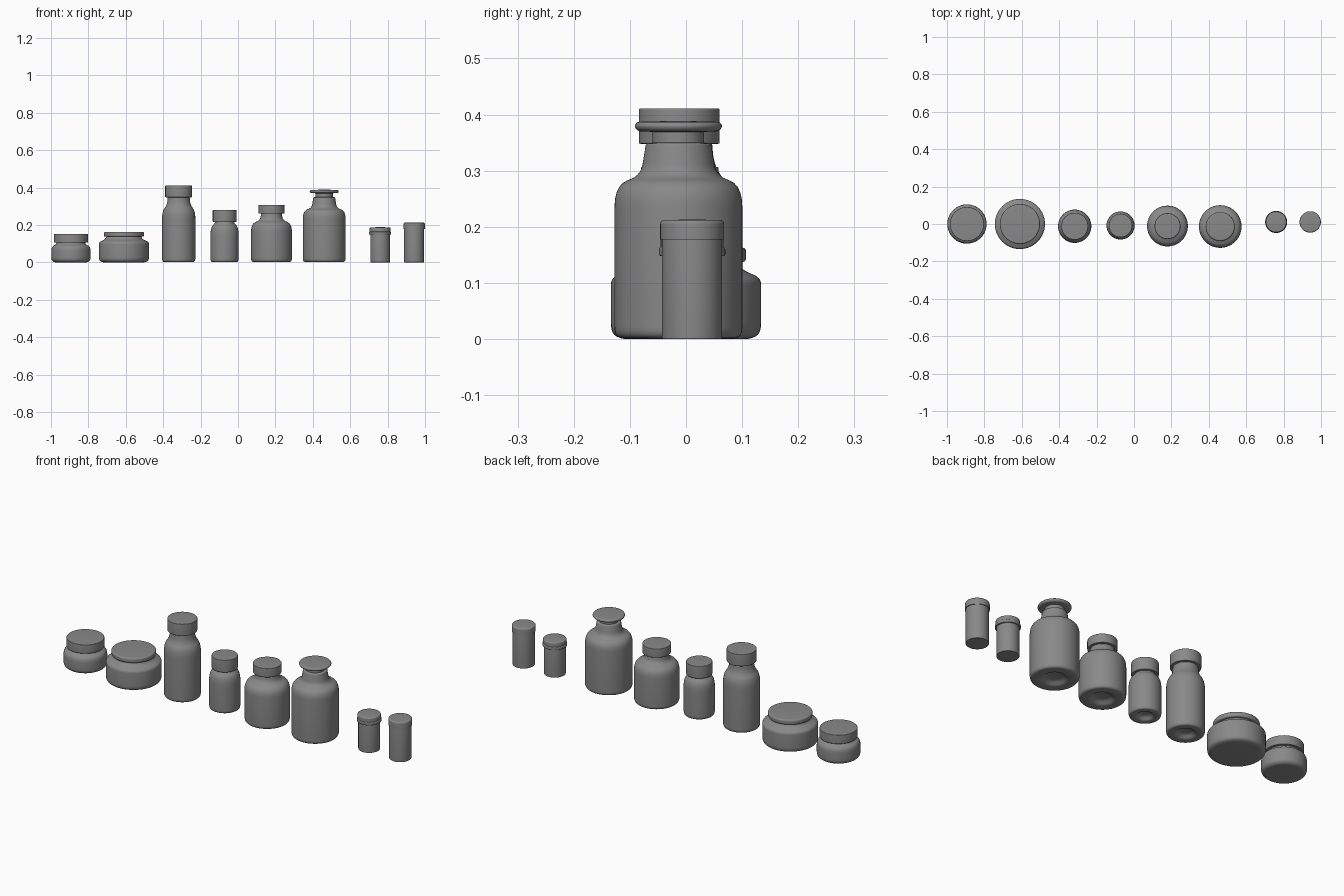
import bpy
import bmesh
import math
from mathutils import Vector

cube = bpy.data.objects.get("Cube")
if cube:
    bpy.data.objects.remove(cube, do_unlink=True)

SEGMENTS = 56

grey = bpy.data.materials.new("plain_grey")
grey.use_nodes = True
grey.diffuse_color = (0.25, 0.25, 0.25, 1)
grey.node_tree.nodes["Principled BSDF"].inputs["Base Color"].default_value = grey.diffuse_color


def rounded(points, steps=5):
    """Replace each corner (radius, height, fillet) with a small curve."""
    pts = [Vector(p[:2]) for p in points]
    out = []
    for i, p in enumerate(points):
        fillet = p[2] if len(p) > 2 else 0
        if not fillet:
            out.append(pts[i])
            continue
        here = pts[i]
        to_prev, to_next = pts[i - 1] - here, pts[i + 1] - here
        start = here + to_prev.normalized() * min(fillet, to_prev.length * 0.49)
        end = here + to_next.normalized() * min(fillet, to_next.length * 0.49)
        for s in range(steps + 1):
            t = s / steps
            out.append(start * (1 - t) ** 2 + here * 2 * t * (1 - t) + end * t ** 2)
    return out


def lathe(name, centre, points):
    """Spin a profile that starts and ends on the axis."""
    bm = bmesh.new()
    rings = []
    for r, z in rounded(points):
        if r < 1e-5:
            rings.append([bm.verts.new((0, 0, z))])
        else:
            angles = [math.tau * k / SEGMENTS for k in range(SEGMENTS)]
            rings.append([bm.verts.new((r * math.cos(a), r * math.sin(a), z)) for a in angles])
    for low, high in zip(rings, rings[1:]):
        for k in range(SEGMENTS):
            n = (k + 1) % SEGMENTS
            if len(low) == 1:
                bm.faces.new((low[0], high[n], high[k]))
            elif len(high) == 1:
                bm.faces.new((low[k], low[n], high[0]))
            else:
                bm.faces.new((low[k], low[n], high[n], high[k]))
    bmesh.ops.recalc_face_normals(bm, faces=bm.faces)
    mesh = bpy.data.meshes.new(name)
    bm.to_mesh(mesh)
    bm.free()
    for poly in mesh.polygons:
        poly.use_smooth = True
    mesh.set_sharp_from_angle(angle=math.radians(35))
    mesh.materials.append(grey)
    obj = bpy.data.objects.new(name, mesh)
    obj.location = (*centre, 0)
    bpy.context.collection.objects.link(obj)


def cap(name, centre, radius, bottom, top, fillet):
    lathe(name, centre, [(0, bottom), (radius, bottom, fillet),
                         (radius, top, fillet), (0, top)])


def bottle(name, centre, radius, shoulder, neck):
    """Bottle body with a domed hollow under the base."""
    hollow = [(0, 0.022), (radius * 0.35, 0.018, 0.01), (radius * 0.55, 0.002, 0.008)]
    base = [(radius * 0.8, 0, 0.01), (radius, 0.004, 0.018)]
    lathe(name, centre, hollow + base + [(radius, shoulder, 0.04)] + neck)


# Squat jars with wide lids
spot = (-0.893, 0)
lathe("small_jar_body", spot, [(0, 0), (0.09, 0, 0.008), (0.105, 0.012, 0.015),
                               (0.105, 0.084, 0.025), (0.078, 0.097, 0.008),
                               (0.078, 0.11), (0, 0.11)])
cap("small_jar_lid", spot, 0.091, 0.105, 0.152, 0.003)

spot = (-0.61, 0)
lathe("wide_jar_body", spot, [(0, 0), (0.115, 0, 0.01), (0.134, 0.01, 0.02),
                              (0.134, 0.108, 0.012), (0.1, 0.124, 0.008),
                              (0.09, 0.145), (0, 0.145)])
cap("wide_jar_lid", spot, 0.107, 0.137, 0.163, 0.008)

# Tall bottle
spot = (-0.317, -0.012)
bottle("tall_bottle_body", spot, 0.089, 0.272,
       [(0.062, 0.308, 0.025), (0.058, 0.355), (0, 0.355)])
cap("tall_bottle_cap", spot, 0.072, 0.348, 0.411, 0.003)

# Small bottle
spot = (-0.072, -0.008)
bottle("small_bottle_body", spot, 0.075, 0.185,
       [(0.05, 0.212, 0.015), (0.05, 0.225), (0, 0.225)])
cap("small_bottle_cap", spot, 0.063, 0.215, 0.28, 0.003)

# Round-shouldered bottle
spot = (0.179, -0.011)
bottle("round_bottle_body", spot, 0.109, 0.206,
       [(0.06, 0.226, 0.02), (0.055, 0.265), (0, 0.265)])
cap("round_bottle_cap", spot, 0.069, 0.26, 0.307, 0.003)

# Large bottle with a flat stopper
spot = (0.461, -0.0135)
bottle("large_bottle_body", spot, 0.114, 0.274,
       [(0.067, 0.292, 0.02), (0.058, 0.348, 0.004), (0.046, 0.35),
        (0.046, 0.375), (0, 0.375)])
lathe("large_bottle_stopper", spot, [(0, 0.368), (0.072, 0.37, 0.008), (0.079, 0.379, 0.006),
                                     (0.074, 0.387, 0.005), (0, 0.389)])

# Slim canisters with snap lids
spot = (0.76, 0.011)
cap("short_canister_body", spot, 0.0525, 0, 0.16, 0.002)
lathe("short_canister_lid", spot, [(0, 0.148), (0.059, 0.148, 0.003), (0.059, 0.162, 0.003),
                                   (0.056, 0.164), (0.056, 0.186, 0.006), (0, 0.189)])

spot = (0.942, 0.011)
cap("long_canister_body", spot, 0.0535, 0, 0.185, 0.002)
lathe("long_canister_lid", spot, [(0, 0.177), (0.057, 0.177), (0.057, 0.212, 0.008), (0, 0.213)])
